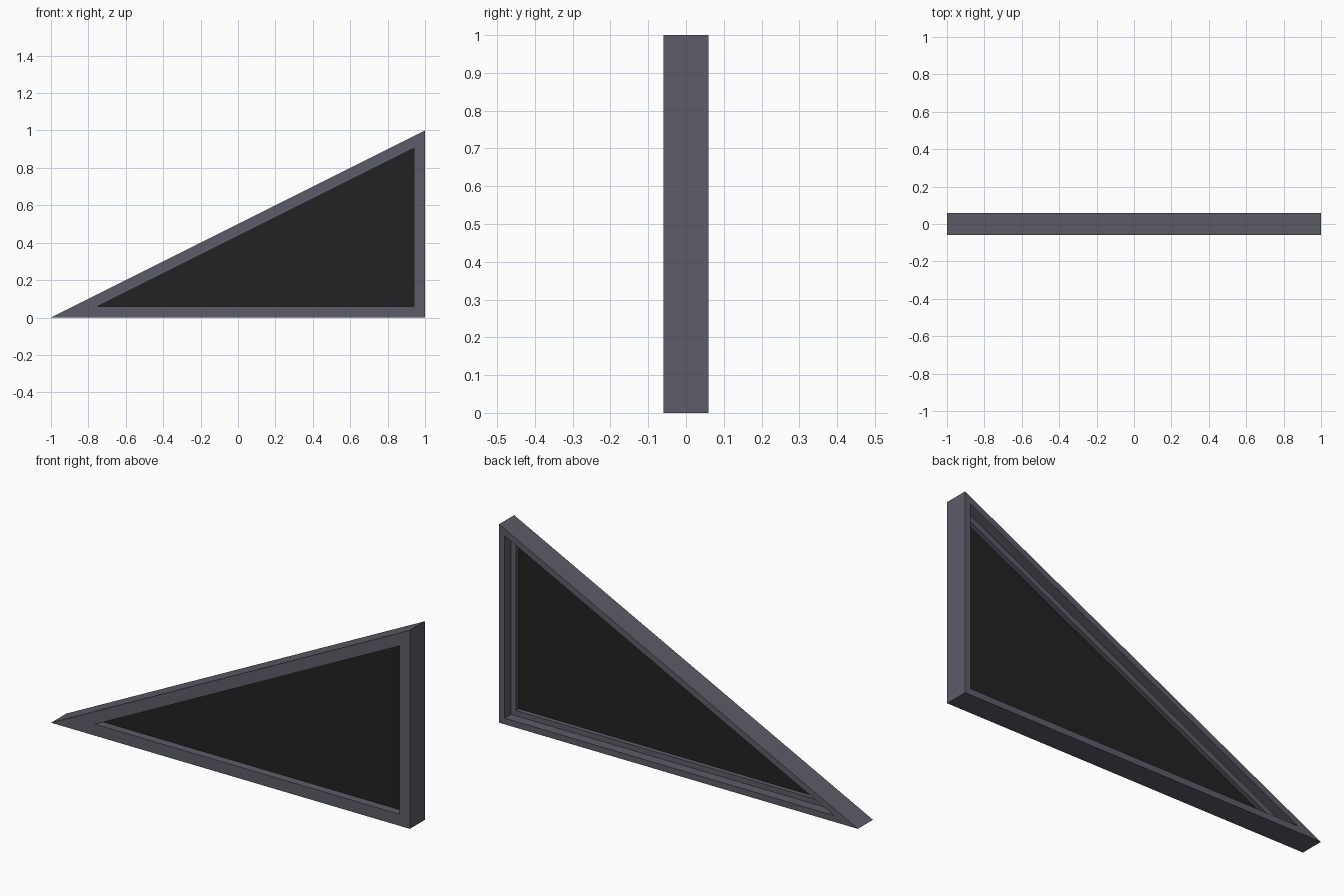
import bpy
import bmesh
from math import sqrt

cube = bpy.data.objects.get("Cube")
if cube:
    bpy.data.objects.remove(cube, do_unlink=True)


def material(name, rgb):
    mat = bpy.data.materials.new(name)
    mat.use_nodes = True
    mat.diffuse_color = (*rgb, 1)
    bsdf = mat.node_tree.nodes["Principled BSDF"]
    bsdf.inputs["Base Color"].default_value = (*rgb, 1)
    bsdf.inputs["Roughness"].default_value = 0.6
    return mat


def triangle(inset, y):
    """Right triangle, two wide and one high, with every side moved inward."""
    slope_drop = inset * sqrt(5) / 2
    right = 1 - inset
    return [(2 * (inset + slope_drop) - 1, y, inset),
            (right, y, inset),
            (right, y, (right + 1) / 2 - slope_drop)]


def finish(bm, name, mat):
    bmesh.ops.recalc_face_normals(bm, faces=bm.faces)
    mesh = bpy.data.meshes.new(name)
    bm.to_mesh(mesh)
    bm.free()
    mesh.materials.append(mat)
    obj = bpy.data.objects.new(name, mesh)
    bpy.context.collection.objects.link(obj)
    return obj


def loft(rings, name, mat, closed):
    """Join triangular rings; loop back to the first or cap both ends."""
    bm = bmesh.new()
    loops = [[bm.verts.new(p) for p in triangle(*r)] for r in rings]
    pairs = list(zip(loops, loops[1:]))
    if closed:
        pairs.append((loops[-1], loops[0]))
    else:
        bm.faces.new(loops[0])
        bm.faces.new(loops[-1])
    for a, b in pairs:
        for i in range(3):
            j = (i + 1) % 3
            bm.faces.new((a[i], a[j], b[j], b[i]))
    return finish(bm, name, mat)


frame_grey = material("slate grey frame", (0.108, 0.107, 0.138))
glass_black = material("dark glass", (0.016, 0.016, 0.016))

# Frame: L-shaped section (inset, y) with a stepped rebate at the back
half = 0.06
lip, rebate, step_y = 0.058, 0.031, 0.01
section = [(0, -half), (lip, -half), (lip, step_y),
           (rebate, step_y), (rebate, half), (0, half)]
loft(section, "window_frame", frame_grey, True)

# Glass pane, its edges seated inside the frame
loft([(0.05, -0.019), (0.05, -0.013)], "glass_pane", glass_black, False)
